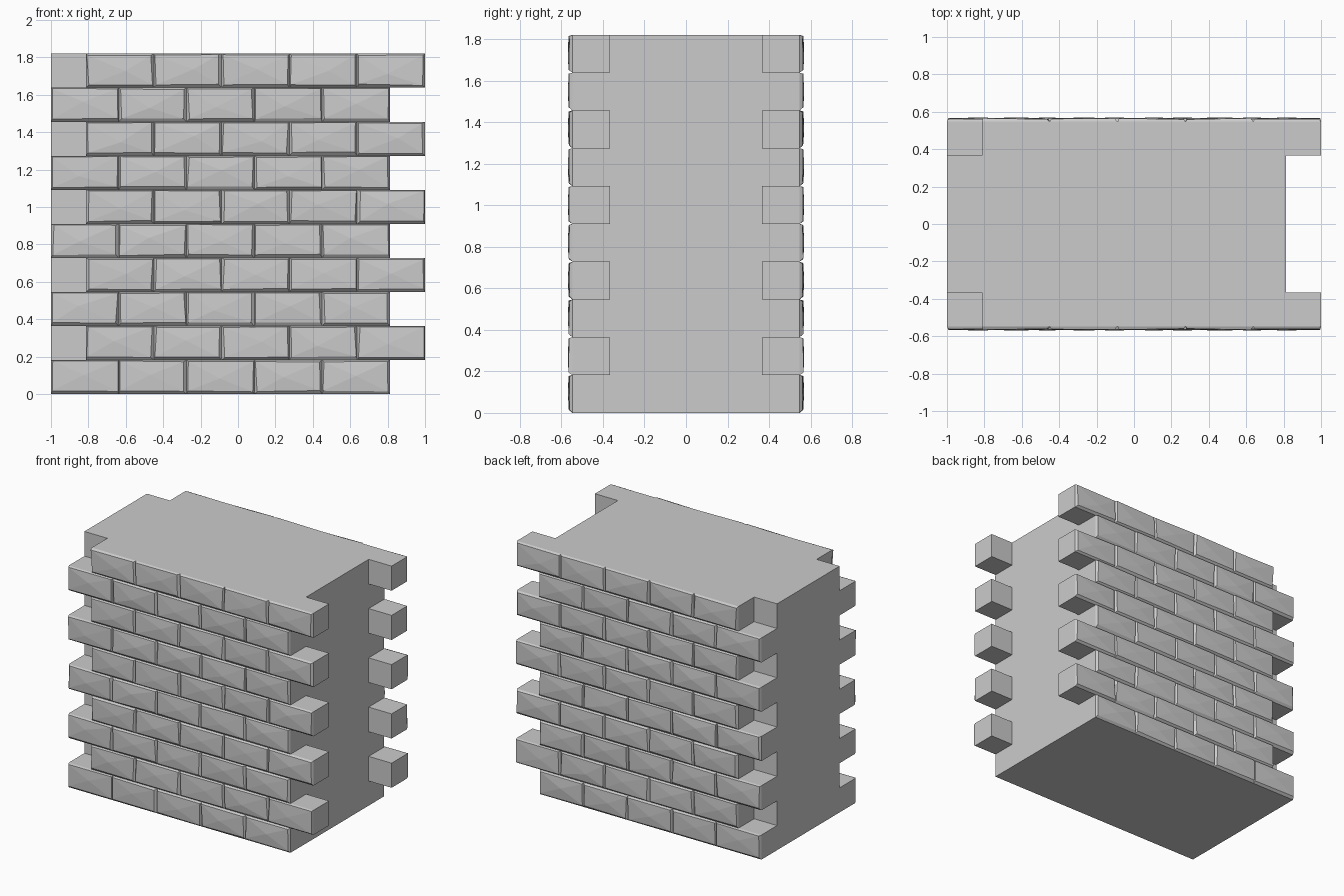
import bpy, bmesh, random

if "Cube" in bpy.data.objects:
    bpy.data.objects.remove(bpy.data.objects["Cube"])
random.seed(7)

ROWS, H, L = 10, 0.182, 0.3625      # courses, course height, brick length
XS = [-1.0, -0.8125, 0.8125, 1.0]   # toothed ends / core
YS = [-0.547, -0.365, 0.0]          # brick layer / core (half, mirrored)


def filled(i, j, k):
    """Is the cell (x i, y j, course k) solid?"""
    if not (0 <= i < 3 and 0 <= j < 2 and 0 <= k < ROWS):
        return False
    if j == 1:
        return i < 2                               # core
    return i < 2 if k % 2 == 0 else i > 0          # staggered brick layer


bm = bmesh.new()


def face(pts):
    bm.faces.new([bm.verts.new(p) for p in pts])


# core and toothed layers: outer shell of the solid cells only
for k in range(ROWS):
    for i in range(3):
        for j in range(2):
            if not filled(i, j, k):
                continue
            lo = (XS[i], YS[j], k * H)
            hi = (XS[i + 1], YS[j + 1], (k + 1) * H)
            for ax in range(3):
                for side in (0, 1):
                    n = [i, j, k]
                    n[ax] += 1 if side else -1
                    if filled(*n) or (ax == 1 and n[1] in (-1, 2)):
                        continue
                    a, b = [m for m in range(3) if m != ax]
                    pts = []
                    for u, v in ((0, 0), (1, 0), (1, 1), (0, 1)):
                        p = [0, 0, 0]
                        p[ax] = (lo, hi)[side][ax]
                        p[a], p[b] = (lo, hi)[u][a], (lo, hi)[v][b]
                        pts.append(p)
                    face(pts)


def brick(x0, z0):
    """Rough-hewn brick front: bevelled rim and a low faceted face."""
    x1, z1 = x0 + L, z0 + H
    r = random.uniform
    rim = [(x0, YS[0], z0), (x1, YS[0], z0), (x1, YS[0], z1), (x0, YS[0], z1)]
    sx, sz = (1, -1, -1, 1), (1, 1, -1, -1)
    tip = [(p[0] + sx[n] * r(0.004, 0.017), r(-0.566, -0.559),
            p[2] + sz[n] * (r(0.012, 0.02) if n < 2 else r(0.004, 0.01)))
           for n, p in enumerate(rim)]
    mid = (x0 + L * r(0.4, 0.6), -0.569, z0 + H * r(0.4, 0.6))
    for n in range(4):
        m = (n + 1) % 4
        face([rim[n], rim[m], tip[m], tip[n]])
        face([tip[n], tip[m], mid])


for k in range(ROWS):
    start = XS[0] if k % 2 == 0 else XS[1]
    for c in range(5):
        brick(start + c * L, k * H)

# weld, mirror the half to the back
bmesh.ops.remove_doubles(bm, verts=bm.verts, dist=1e-4)
geom = bm.verts[:] + bm.edges[:] + bm.faces[:]
bmesh.ops.mirror(bm, geom=geom, axis='Y', merge_dist=1e-4)
bmesh.ops.remove_doubles(bm, verts=bm.verts, dist=1e-4)
bmesh.ops.recalc_face_normals(bm, faces=bm.faces)

mesh = bpy.data.meshes.new("brick_wall")
bm.to_mesh(mesh)
bm.free()
wall = bpy.data.objects.new("brick_wall", mesh)
bpy.context.collection.objects.link(wall)
